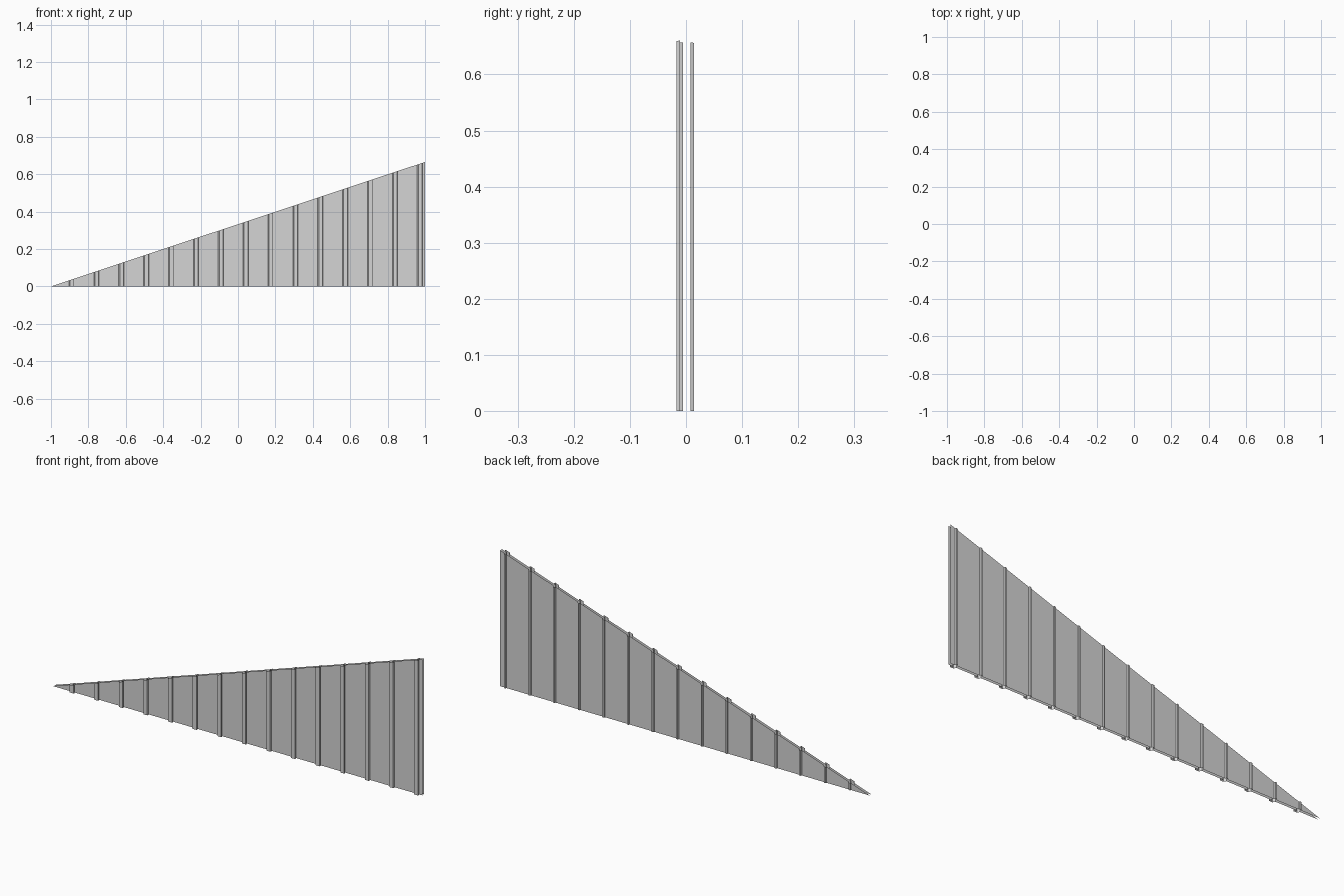
import bpy
import bmesh

cube = bpy.data.objects.get("Cube")
if cube:
    bpy.data.objects.remove(cube, do_unlink=True)

# Plain light grey sheet metal
grey = bpy.data.materials.new("light_grey_metal")
grey.use_nodes = True
colour = (0.66, 0.66, 0.66, 1)
grey.diffuse_color = colour
grey.node_tree.nodes["Principled BSDF"].inputs["Base Color"].default_value = colour

JOINTS = 15
PITCH = 0.133
LAST_JOINT = 0.96
SLOPE = 0.3325


def make_skin(name, flat_y, joint, flip):
    """Thin sheet with a repeated joint profile, cut to a wedge along its top."""
    path = [(-1, flat_y)]
    for i in reversed(range(JOINTS)):
        path += [(LAST_JOINT - i * PITCH + dx, y) for dx, y in joint]
    path.append((1, flat_y))

    bm = bmesh.new()
    low = [bm.verts.new((x, y, 0)) for x, y in path]
    # The sheet tapers to a point at the first vertex
    high = low[:1] + [bm.verts.new((x, y, (x + 1) * SLOPE)) for x, y in path[1:]]
    for i in range(len(path) - 1):
        corners = [low[i], low[i + 1], high[i + 1]]
        if i:
            corners.append(high[i])
        bm.faces.new(corners[::-1] if flip else corners)

    mesh = bpy.data.meshes.new(name)
    bm.to_mesh(mesh)
    bm.free()
    mesh.materials.append(grey)
    obj = bpy.data.objects.new(name, mesh)
    bpy.context.collection.objects.link(obj)
    return obj


# Outer skin: a raised seam with an overhanging lip at each joint
make_skin("front_skin", -0.005, [
    (-0.002, -0.005), (0.004, -0.017), (0.024, -0.017),
    (0.026, -0.011), (0.017, -0.011), (0.016, -0.005)], False)

# Inner skin: a narrow raised rib at each joint
make_skin("back_skin", 0.008, [
    (0.004, 0.008), (0.006, 0.0145), (0.014, 0.0145), (0.016, 0.008)], True)
